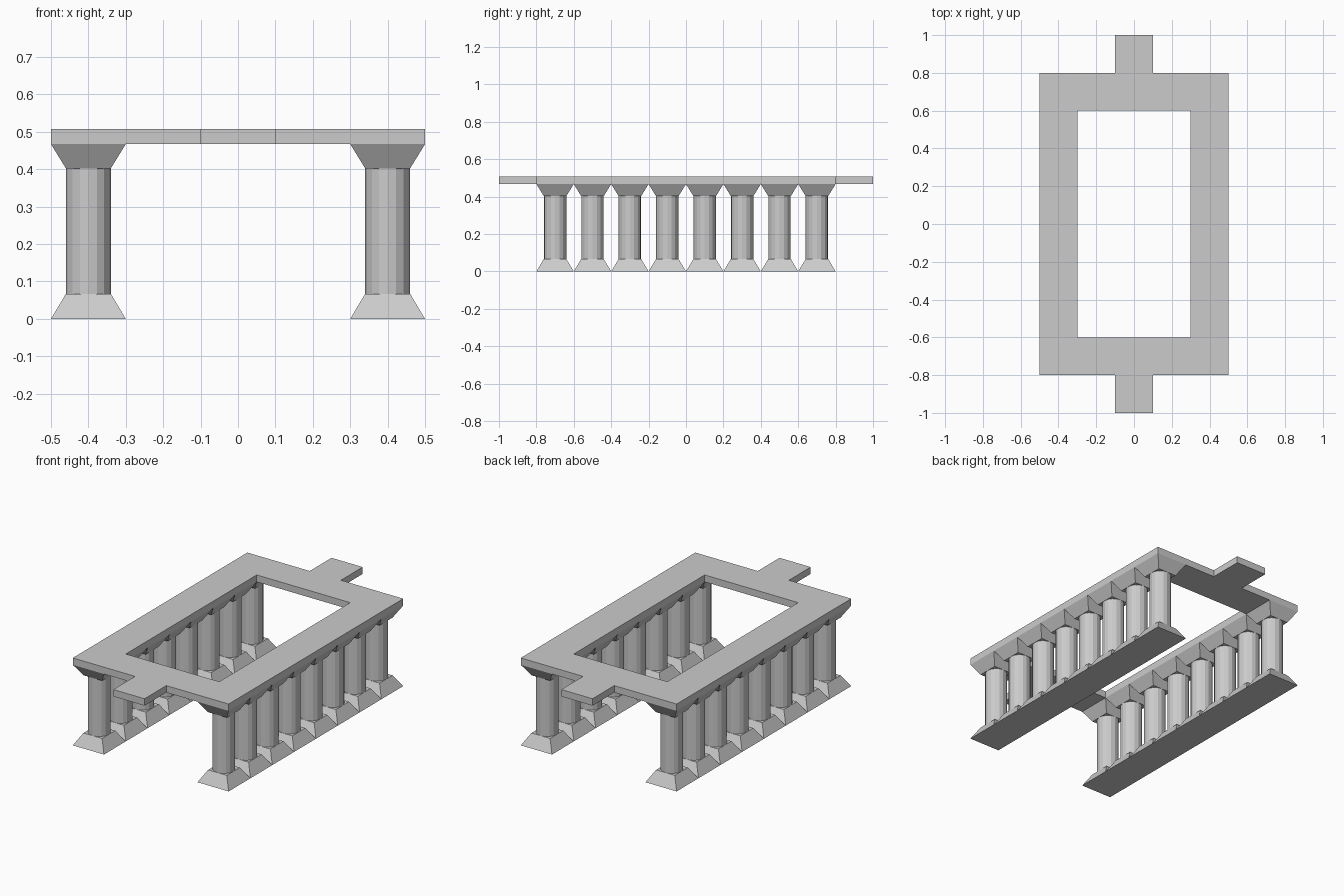
import bpy, bmesh, math
from mathutils import Matrix

if "Cube" in bpy.data.objects:
    bpy.data.objects.remove(bpy.data.objects["Cube"])

Z_BASE, Z_CAP, Z_SLAB, Z_TOP = 0.067, 0.402, 0.467, 0.507
WIDE, NARROW = 0.1, 0.06


def new_object(name, bm):
    bmesh.ops.recalc_face_normals(bm, faces=bm.faces)
    mesh = bpy.data.meshes.new(name)
    bm.to_mesh(mesh)
    bm.free()
    obj = bpy.data.objects.new(name, mesh)
    bpy.context.collection.objects.link(obj)
    return obj


def add_prism(bm, sides, r1, r2, z1, z2, turn=0.0):
    m = Matrix.Translation((0, 0, (z1 + z2) / 2)) @ Matrix.Rotation(turn, 4, 'Z')
    bmesh.ops.create_cone(bm, cap_ends=True, segments=sides, radius1=r1,
                          radius2=r2, depth=z2 - z1, matrix=m)


# One column: flared square base, 16-sided shaft, flared square capital
def column(name, x, y):
    bm = bmesh.new()
    diag, turn = math.sqrt(2), math.radians(45)
    add_prism(bm, 4, WIDE * diag, NARROW * diag, 0, Z_BASE, turn)
    add_prism(bm, 16, NARROW, NARROW, Z_BASE, Z_CAP)
    add_prism(bm, 4, NARROW * diag, WIDE * diag, Z_CAP, Z_SLAB, turn)
    obj = new_object(name, bm)
    obj.location = (x, y, 0)
    return obj


# Two rows of eight columns
for side, x in (("left", -0.4), ("right", 0.4)):
    first = column(f"{side}_column_1", x, -0.7)
    for i in range(1, 8):
        copy = bpy.data.objects.new(f"{side}_column_{i + 1}", first.data)
        copy.location = (x, -0.7 + 0.2 * i, 0)
        bpy.context.collection.objects.link(copy)

# Roof slab: rectangular ring with a tab at each end
bm = bmesh.new()
xs = (-0.5, -0.3, -0.1, 0.1, 0.3, 0.5)
ys = (-1.0, -0.8, -0.6, 0.6, 0.8, 1.0)
for i in range(5):
    for j in range(5):
        tab = j in (0, 4) and i == 2
        ring = j in (1, 3) or (j == 2 and i in (0, 4))
        if tab or ring:
            corners = ((i, j), (i + 1, j), (i + 1, j + 1), (i, j + 1))
            bm.faces.new([bm.verts.new((xs[a], ys[b], Z_SLAB)) for a, b in corners])
bmesh.ops.remove_doubles(bm, verts=bm.verts, dist=1e-5)
top = bmesh.ops.extrude_face_region(bm, geom=bm.faces[:], use_keep_orig=True)
bmesh.ops.translate(bm, vec=(0, 0, Z_TOP - Z_SLAB),
                    verts=[g for g in top["geom"] if isinstance(g, bmesh.types.BMVert)])
new_object("roof_slab", bm)
